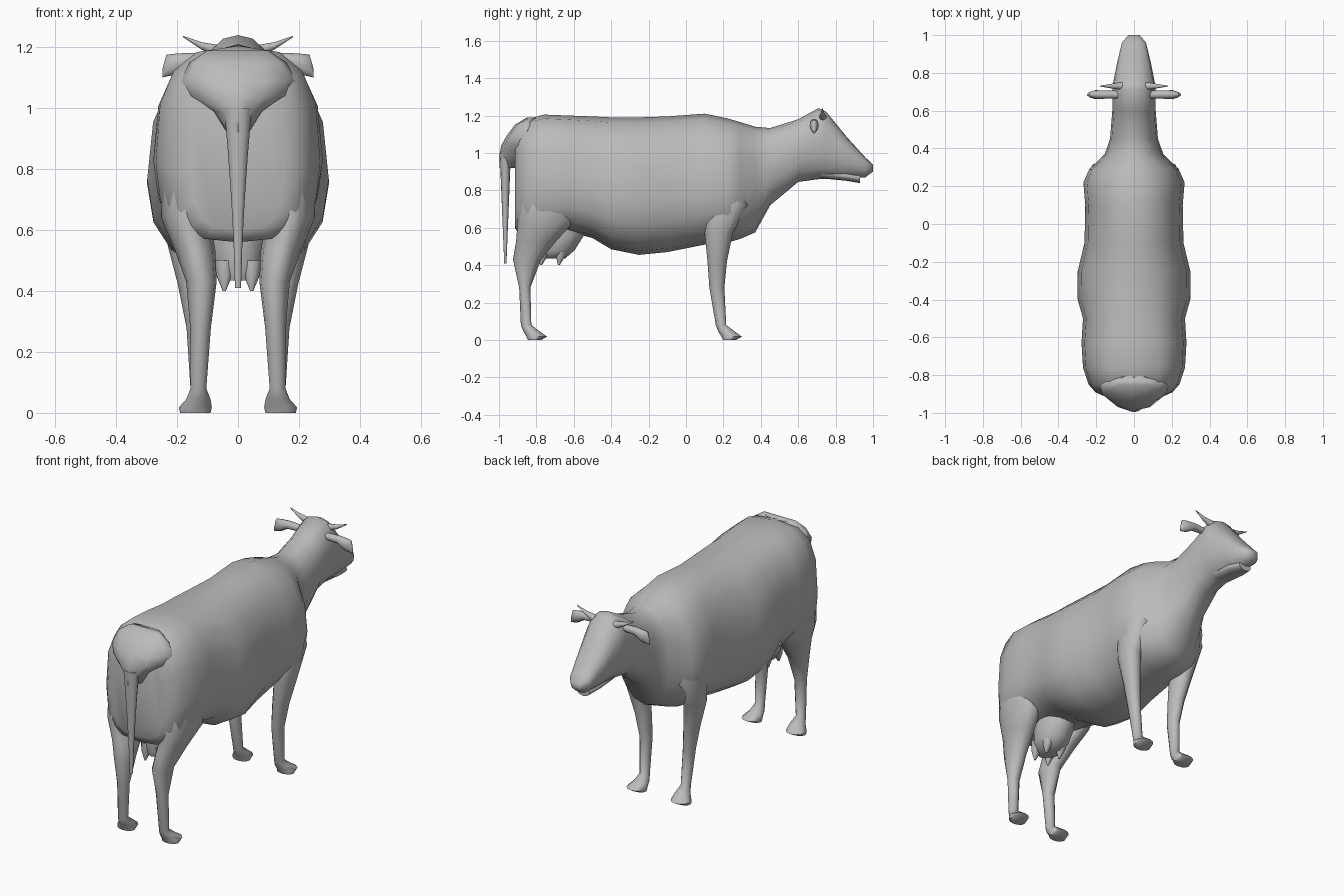
import bpy, bmesh
from math import sin, cos, tau, radians

cube = bpy.data.objects.get("Cube")
if cube:
    bpy.data.objects.remove(cube)

grey = bpy.data.materials.new("plain grey")
grey.use_nodes = True
colour = (0.5, 0.5, 0.5, 1)
grey.diffuse_color = colour
grey.node_tree.nodes["Principled BSDF"].inputs["Base Color"].default_value = colour


def bend(value, power):
    """Signed power, squares off an ellipse when power is below one."""
    return (1 if value > 0 else -1) * abs(value) ** power


def ring(axis, along, a, b, ra, up, down=None, power=1.0, sides=12):
    """Cross-section at right angles to an axis, with separate upper and lower radii."""
    down = up if down is None else down
    points = []
    for i in range(sides):
        c, s = cos(tau * i / sides), sin(tau * i / sides)
        u = a + ra * bend(c, power)
        v = b + (up if s > 0 else down) * bend(s, power)
        points.append({"x": (along, u, v), "y": (u, along, v), "z": (u, v, along)}[axis])
    return points


def trunk_ring(y, top, low, half_width):
    """Boxy at the rump, rounder forward; the widest level rises toward the head."""
    squareness = min(.9, 1 + .38 * y)
    widest = low + (top - low) * (.4 + .3 * max(0, y - .2))
    return ring("y", y, 0, widest, half_width, top - widest, widest - low, squareness, sides=16)


def loft(name, rings, flip=False):
    """Skin a row of rings, close both ends, and optionally mirror to the other side."""
    bm = bmesh.new()
    side = -1 if flip else 1
    rows = [[bm.verts.new((side * x, y, z)) for x, y, z in pts] for pts in rings]
    for low, high in zip(rows, rows[1:]):
        for i in range(len(low)):
            j = (i + 1) % len(low)
            bm.faces.new((low[i], low[j], high[j], high[i]))
    bm.faces.new(rows[0])
    bm.faces.new(rows[-1])
    bmesh.ops.recalc_face_normals(bm, faces=bm.faces)
    mesh = bpy.data.meshes.new(name)
    bm.to_mesh(mesh)
    bm.free()
    mesh.materials.append(grey)
    obj = bpy.data.objects.new(name, mesh)
    bpy.context.collection.objects.link(obj)
    bpy.ops.object.select_all(action="DESELECT")
    obj.select_set(True)
    bpy.context.view_layer.objects.active = obj
    bpy.ops.object.shade_smooth_by_angle(angle=radians(60))


def pair(name, rings):
    loft("left_" + name, rings)
    loft("right_" + name, rings, flip=True)


def leg(name, sections, ankle_y):
    """A leg of oval sections, ending in a wedge hoof that juts ahead of the ankle."""
    rings = [ring("z", z, x, y, width, depth) for z, x, y, width, depth in sections]
    rings.append(ring("z", .08, .13, ankle_y, .026, .028))
    rings.append(ring("z", .045, .13, ankle_y + .03, .04, .044))
    rings.append(ring("z", .018, .14, ankle_y + .057, .054, .055))
    rings.append(ring("z", 0, .14, ankle_y + .045, .05, .035))
    pair(name, rings)


# Trunk, neck and head: y, top, bottom, half width
trunk = [
    (-.915, 1.08, .6, .15),
    (-.89, 1.14, .56, .205),
    (-.85, 1.18, .56, .24),
    (-.76, 1.205, .57, .27),
    (-.63, 1.2, .58, .278),
    (-.5, 1.195, .545, .27),
    (-.4, 1.19, .485, .298),
    (-.25, 1.19, .455, .298),
    (-.1, 1.195, .47, .262),
    (.1, 1.21, .51, .258),
    (.22, 1.185, .52, .268),
    (.29, 1.165, .54, .237),
    (.37, 1.14, .575, .155),
    (.45, 1.133, .72, .127),
    (.6, 1.18, .845, .115),
    (.71, 1.24, .86, .115),
    (.75, 1.22, .86, .11),
    (.86, 1.085, .865, .088),
    (.96, .975, .87, .064),
    (1, .937, .9, .03),
]
loft("body_and_head", [trunk_ring(*section) for section in trunk])

# Lower jaw, set just under the muzzle
loft("lower_jaw", [ring("y", y, 0, z, width, .026) for y, z, width in
                   [(.72, .89, .06), (.85, .878, .06), (.93, .865, .04)]])

# Leg sections: height, centre x, centre y, half width, half depth
leg("hind_leg", [
    (.9, .14, -.74, .06, .1),
    (.78, .168, -.745, .085, .15),
    (.64, .172, -.745, .08, .155),
    (.53, .14, -.8, .066, .108),
    (.43, .12, -.85, .05, .075),
    (.28, .123, -.862, .034, .03)], ankle_y=-.855)
leg("front_leg", [
    (.86, .16, .23, .05, .08),
    (.72, .185, .215, .066, .115),
    (.57, .18, .175, .056, .075),
    (.42, .155, .167, .042, .052),
    (.28, .137, .165, .032, .04)], ankle_y=.187)

# Tail root, spreading over the rump and coming to a point behind
loft("tail_root", [ring("z", z, 0, -.85, width, .05, back) for z, width, back in
                   [(1.19, .1, 0), (1.15, .16, .065), (1.09, .19, .11),
                    (1.04, .17, .138), (.99, .09, .147), (.92, .04, .147)]])

# Hanging tail, tapering evenly to its tip
tail_top, tail_tip, steps = 1, .41, 4
tail = []
for step in range(steps + 1):
    taper = 1 - step / steps
    z = tail_tip + (tail_top - tail_tip) * taper
    tail.append(ring("z", z, 0, -.966, .01 + .035 * taper ** 1.5, .006 + .024 * taper))
loft("tail", tail)

# Udder and its four teats
loft("udder", [ring("z", z, 0, y, width, depth) for z, y, width, depth in
               [(.66, -.66, .09, .14), (.56, -.67, .1, .125),
                (.48, -.695, .088, .1), (.435, -.715, .056, .068)]])
for place, y in (("front", -.66), ("rear", -.755)):
    pair(place + "_teat", [ring("z", z, .045, y - lean, r, r) for z, lean, r in
                           [(.5, 0, .034), (.45, .01, .026), (.4, .02, .005)]])

# Ears, flattened and widening toward the outer end
pair("ear", [ring("x", x, .685, z, thick, tall) for x, z, thick, tall in
             [(.08, 1.16, .02, .018), (.16, 1.16, .022, .022), (.205, 1.145, .024, .034),
              (.235, 1.14, .014, .036), (.248, 1.115, .004, .014)]])

# Horns
pair("horn", [ring("x", x, .73, z, r, r) for x, z, r in
              [(.06, 1.185, .022), (.12, 1.205, .012), (.18, 1.235, .002)]])
